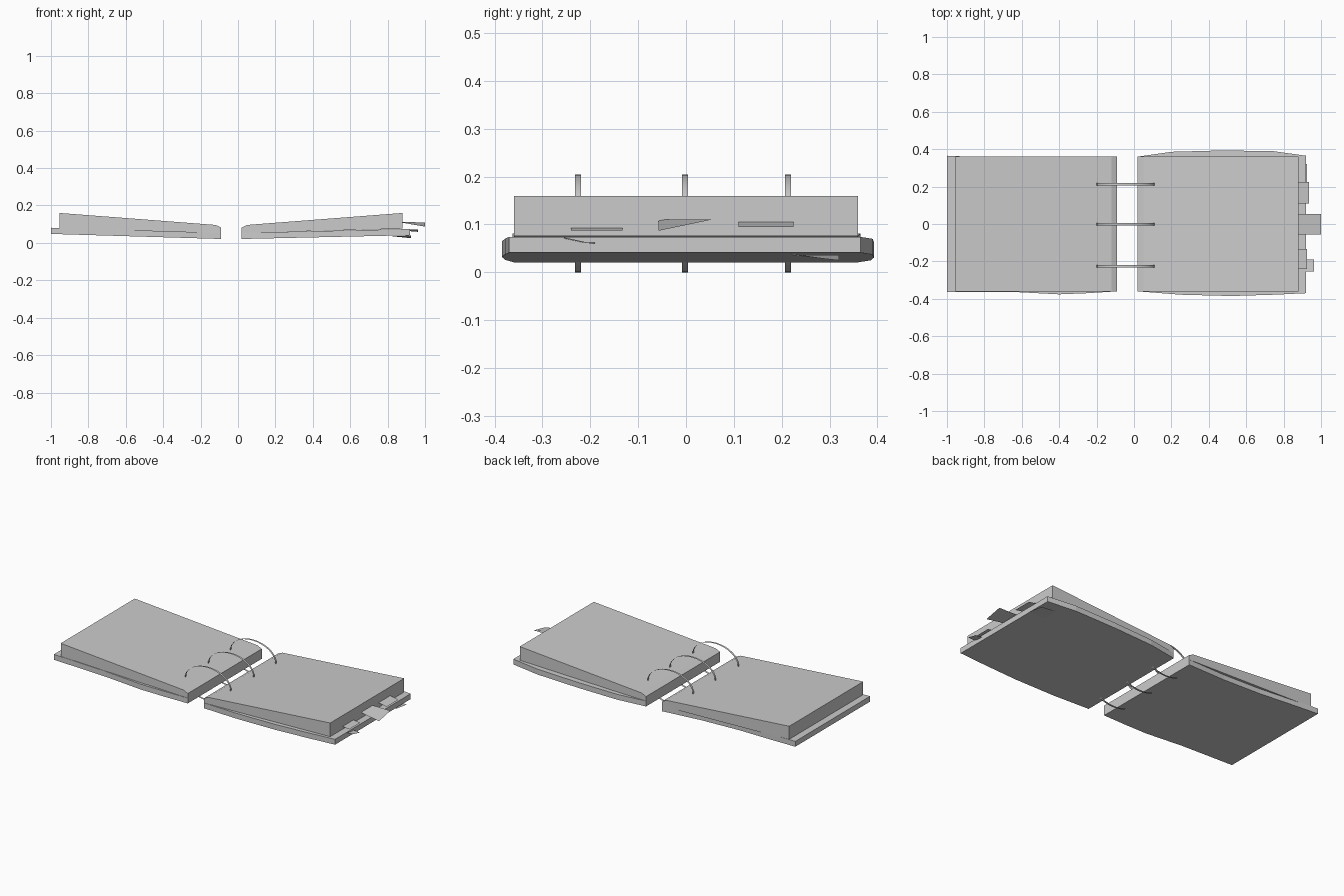
import bpy, bmesh, math

if "Cube" in bpy.data.objects:
    bpy.data.objects.remove(bpy.data.objects["Cube"])

GREY = (0.6, 0.6, 0.6, 1)
mat = bpy.data.materials.new("plain grey")
mat.use_nodes = True
mat.diffuse_color = GREY
mat.node_tree.nodes["Principled BSDF"].inputs["Base Color"].default_value = GREY


def make(name, bm):
    mesh = bpy.data.meshes.new(name)
    bm.to_mesh(mesh)
    bm.free()
    mesh.materials.append(mat)
    obj = bpy.data.objects.new(name, mesh)
    bpy.context.collection.objects.link(obj)
    return obj


def prism(name, outline, move):
    """Closed solid from a flat outline; move gives the two end positions of each point."""
    bm = bmesh.new()
    a, b = ([bm.verts.new(move(p, end)) for p in outline] for end in (0, 1))
    bm.faces.new(a)
    bm.faces.new(b[::-1])
    n = len(outline)
    for i in range(n):
        bm.faces.new((a[i], b[i], b[(i + 1) % n], a[(i + 1) % n]))
    bmesh.ops.recalc_face_normals(bm, faces=bm.faces)
    return make(name, bm)


# Page blocks: side profile extruded in depth, sloping up to the outer edge
def pages(name, side, inner, outer):
    profile = [(inner, 0.053), (outer, 0.076), (outer, 0.16),
               (inner + side * 0.03, 0.096), (inner, 0.082)]
    prism(name, profile, lambda p, end: (p[0], 0.36 * (2 * end - 1), p[1]))


pages("left_pages", 1, 0.02, 0.88)
pages("right_pages", -1, -0.09, -0.955)


# Covers: curved-edge sheets lying on the same slope
def cover(name, outline, inner, outer, rise):
    def place(p, end):
        t = (p[0] - inner) / (outer - inner)
        return (p[0], p[1], 0.021 + rise * t + 0.033 * end)
    prism(name, outline, place)


cover("left_cover",
      [(0.02, -0.36), (0.25, -0.378), (0.52, -0.385), (0.75, -0.378), (0.92, -0.37),
       (0.92, 0.365), (0.74, 0.39), (0.46, 0.393), (0.2, 0.386), (0.02, 0.36)],
      0.02, 0.92, 0.02)
cover("right_cover",
      [(-0.09, -0.36), (-0.25, -0.37), (-0.4, -0.376), (-0.65, -0.363), (-1, -0.363),
       (-1, 0.365), (-0.83, 0.358), (-0.6, 0.345), (-0.35, 0.345), (-0.09, 0.36)],
      -0.09, -1, 0.027)


# Binder rings: thin oval ribbons
def ring(name, y, segments=32):
    bm = bmesh.new()
    pairs = []
    for i in range(segments):
        a = 2 * math.pi * i / segments
        x, z = -0.045 + 0.155 * math.cos(a), 0.102 + 0.102 * math.sin(a)
        pairs.append([bm.verts.new((x, y + s * 0.0065, z)) for s in (-1, 1)])
    for i, (a, b) in enumerate(pairs):
        c, d = pairs[(i + 1) % segments]
        bm.faces.new((a, c, d, b))
    obj = make(name, bm)
    for poly in obj.data.polygons:
        poly.use_smooth = True


for name, y in (("front_ring", -0.226), ("middle_ring", -0.002), ("back_ring", 0.213)):
    ring(name, y)


# Index tabs: tilted paper slips; z of inner edge, then outer front and outer back corners
def tab(name, x0, x1, y0, y1, z_inner, z_front, z_back):
    bm = bmesh.new()
    bm.faces.new([bm.verts.new(p) for p in (
        (x0, y0, z_inner), (x1, y0, z_front), (x1, y1, z_back), (x0, y1, z_inner))])
    make(name, bm)


tab("back_tab", 0.86, 0.935, 0.11, 0.225, 0.109, 0.095, 0.095)
tab("middle_tab", 0.86, 1.0, -0.057, 0.053, 0.111, 0.087, 0.11)
tab("front_tab", 0.86, 0.925, -0.24, -0.133, 0.095, 0.087, 0.087)
tab("loose_tab", 0.86, 0.963, -0.255, -0.19, 0.068, 0.073, 0.059)
tab("under_tab", 0.82, 0.925, 0.22, 0.32, 0.036, 0.039, 0.025)
